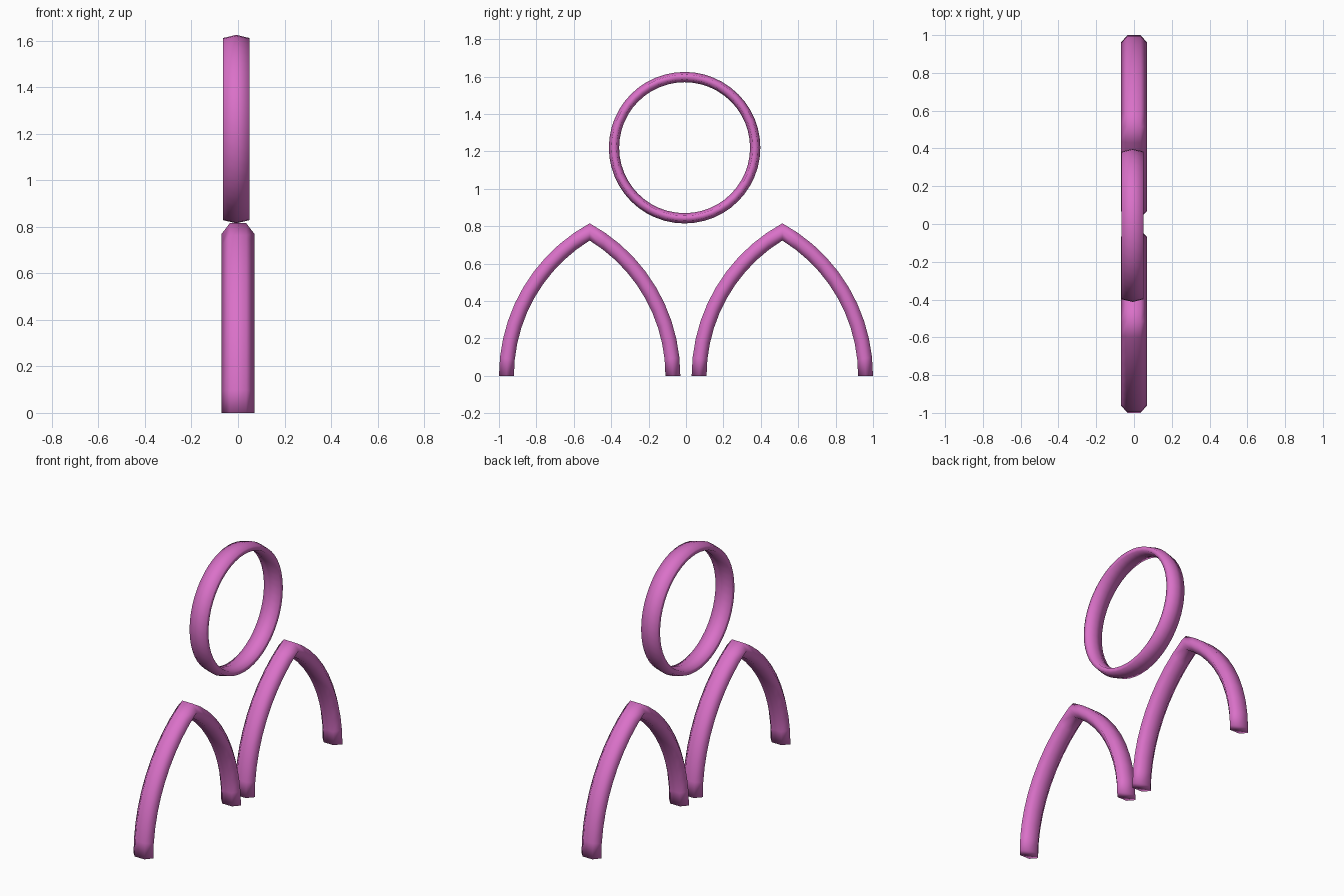
import bpy
import bmesh
from math import sin, cos, acos, pi, tau

cube = bpy.data.objects.get("Cube")
if cube:
    bpy.data.objects.remove(cube)

# One colour for everything
pink = bpy.data.materials.new("orchid_pink")
pink.use_nodes = True
colour = (0.70, 0.165, 0.58, 1.0)
pink.diffuse_color = colour
pink.node_tree.nodes["Principled BSDF"].inputs["Base Color"].default_value = colour


def hexagon(half_x, half_r, turn):
    """Six-sided section as (sideways, radial) offsets."""
    return [(half_x * sin(turn + i * tau / 6), half_r * cos(turn + i * tau / 6))
            for i in range(6)]


def tube(name, sections, closed):
    """Skin a smooth tube over a list of sections."""
    bm = bmesh.new()
    loops = [[bm.verts.new(p) for p in s] for s in sections]
    pairs = list(zip(loops, loops[1:]))
    if closed:
        pairs.append((loops[-1], loops[0]))
    else:
        bm.faces.new(loops[0])
        bm.faces.new(loops[-1])
    for a, b in pairs:
        for i in range(6):
            j = (i + 1) % 6
            bm.faces.new((a[i], a[j], b[j], b[i]))
    bmesh.ops.recalc_face_normals(bm, faces=bm.faces)
    for f in bm.faces:
        f.smooth = True
    mesh = bpy.data.meshes.new(name)
    bm.to_mesh(mesh)
    bm.free()
    mesh.materials.append(pink)
    obj = bpy.data.objects.new(name, mesh)
    bpy.context.collection.objects.link(obj)


# Upright ring, section with a ridge on the outside
STEPS = 48
ring_section = hexagon(0.0665, 0.0275, 0)
ring = []
for k in range(STEPS):
    a = k * tau / STEPS
    ring.append([(x - 0.0075, -0.0075 + (0.3775 + r) * cos(a), 1.22 + (0.3775 + r) * sin(a))
                 for x, r in ring_section])
tube("ring", ring, True)

# Pointed arches: two circular arcs mitred at the peak
RADIUS, HALF_SPAN, ARC_STEPS = 0.889, 0.445, 10
arch_section = hexagon(0.07, 0.046, pi / 6)


def half_arch(centre, side):
    sections = []
    for k in range(ARC_STEPS + 1):
        loop = []
        for x, r in arch_section:
            inset = RADIUS - HALF_SPAN
            a = acos(inset / (RADIUS + r)) * k / ARC_STEPS
            loop.append((x, centre + side * ((RADIUS + r) * cos(a) - inset),
                         (RADIUS + r) * sin(a)))
        sections.append(loop)
    return sections


for name, centre in (("front_arch", -0.515), ("back_arch", 0.515)):
    rising = half_arch(centre, -1)
    falling = half_arch(centre, 1)[:-1]
    tube(name, rising + falling[::-1], False)
